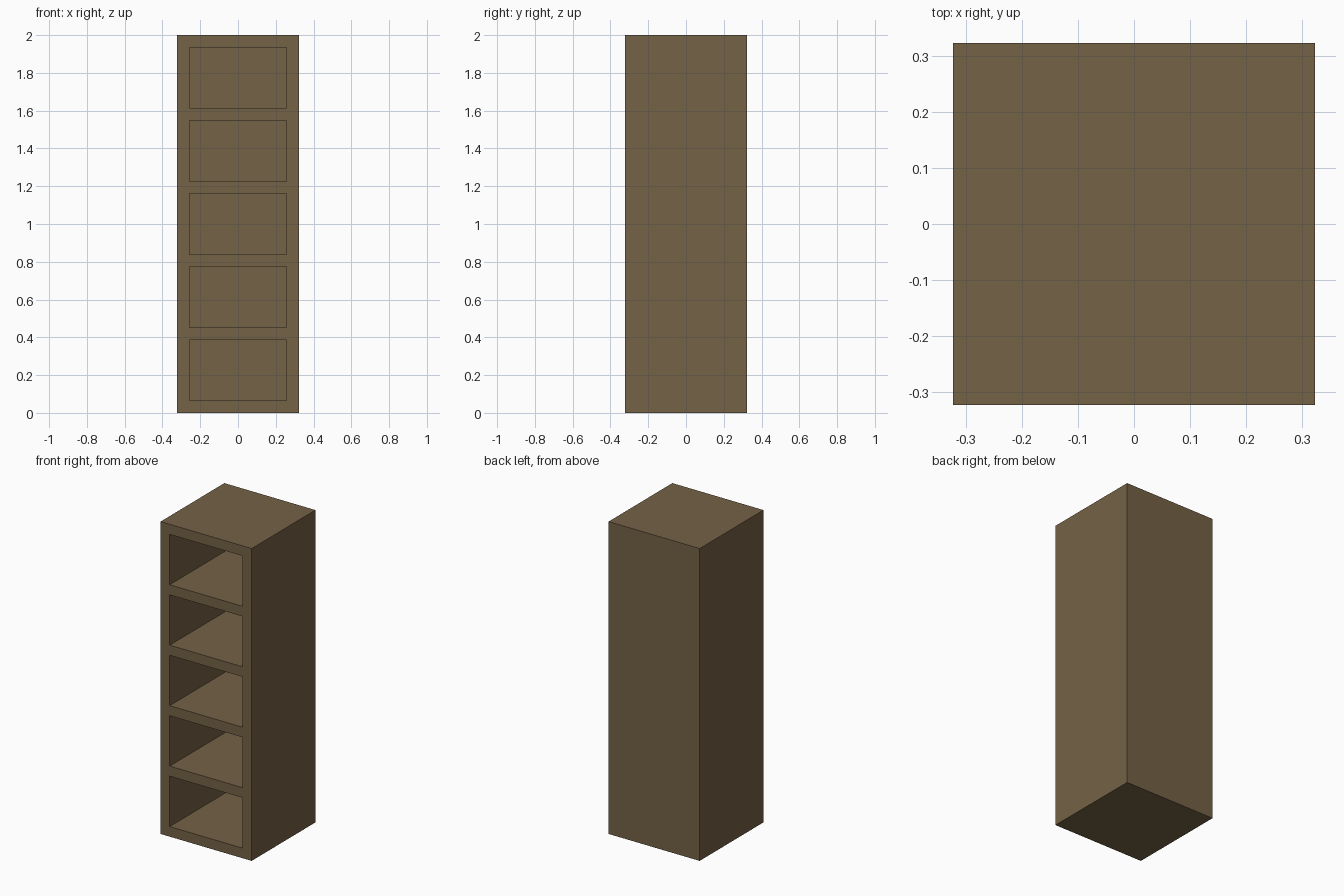
import bpy
import bmesh
from mathutils import Matrix, Vector

if "Cube" in bpy.data.objects:
    bpy.data.objects.remove(bpy.data.objects["Cube"], do_unlink=True)

BOARD = 2 / 31            # board thickness: six boards and five bays fill the height
BAY = 5 * BOARD           # clear height of each bay
WIDTH = 10 * BOARD        # outer width and depth
HEIGHT = 2.0
BAYS = 5

wood = bpy.data.materials.new("brown wood")
wood.use_nodes = True
colour = (0.175, 0.122, 0.061, 1)
wood.diffuse_color = colour
bsdf = wood.node_tree.nodes["Principled BSDF"]
bsdf.inputs["Base Color"].default_value = colour
bsdf.inputs["Roughness"].default_value = 0.8


def boxes(name, specs):
    """One object made of boxes, each given by its low and high corner."""
    bm = bmesh.new()
    for lo, hi in specs:
        lo, hi = Vector(lo), Vector(hi)
        place = Matrix.Translation((lo + hi) / 2) @ Matrix.Diagonal((*(hi - lo), 1))
        bmesh.ops.create_cube(bm, size=1, matrix=place)
    mesh = bpy.data.meshes.new(name)
    bm.to_mesh(mesh)
    bm.free()
    mesh.materials.append(wood)
    obj = bpy.data.objects.new(name, mesh)
    bpy.context.collection.objects.link(obj)
    return obj


# Solid cabinet block
half = WIDTH / 2
bookcase = boxes("bookcase", [((-half, -half, 0), (half, half, HEIGHT))])

# Five bays, open at the front and closed by a back board
inner = half - BOARD
cutter = boxes("bay_cutter", [
    ((-inner, -half - 0.1, z), (inner, inner, z + BAY))
    for z in (BOARD + i * (BAY + BOARD) for i in range(BAYS))])
cutter.hide_render = True

# Cut the bays, keep the result and drop the cutter
cut = bookcase.modifiers.new("bays", 'BOOLEAN')
cut.operation = 'DIFFERENCE'
cut.solver = 'EXACT'
cut.object = cutter
bpy.context.view_layer.objects.active = bookcase
bpy.ops.object.modifier_apply(modifier=cut.name)
bpy.data.objects.remove(cutter, do_unlink=True)
